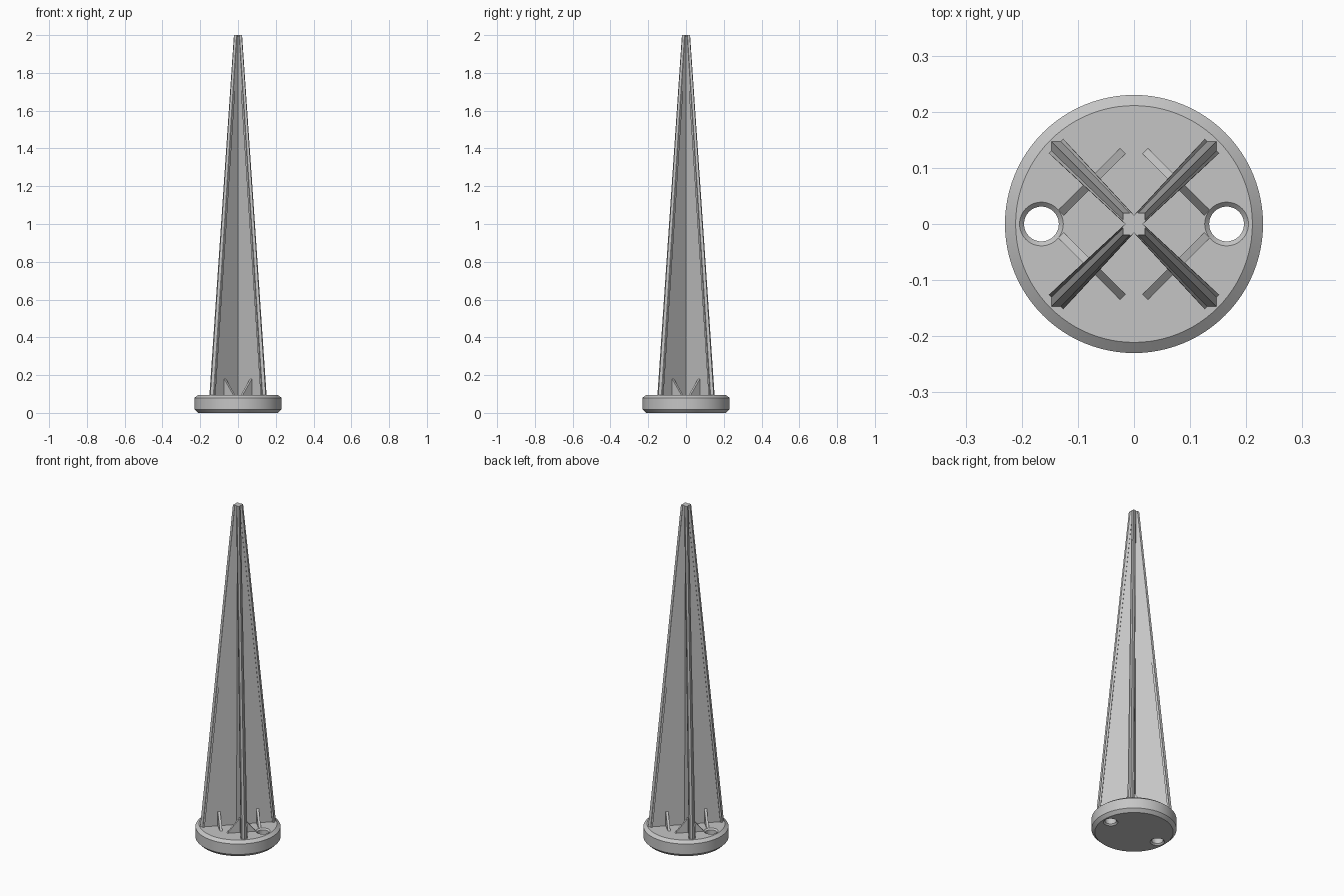
import bpy, bmesh, math
from mathutils import Matrix

if "Cube" in bpy.data.objects:
    bpy.data.objects.remove(bpy.data.objects["Cube"], do_unlink=True)

DECK, TOP = 0.095, 2.0

grey = bpy.data.materials.new("plain_grey")
grey.use_nodes = True
colour = (0.56, 0.56, 0.56, 1)
grey.diffuse_color = colour
grey.node_tree.nodes["Principled BSDF"].inputs["Base Color"].default_value = colour


def add_object(name, bm):
    bmesh.ops.recalc_face_normals(bm, faces=bm.faces)
    mesh = bpy.data.meshes.new(name)
    bm.to_mesh(mesh)
    bm.free()
    mesh.materials.append(grey)
    obj = bpy.data.objects.new(name, mesh)
    bpy.context.collection.objects.link(obj)
    return obj


def loft(bm, rings):
    """Skin a stack of equal-length point rings and cap both ends."""
    loops = [[bm.verts.new(p) for p in ring] for ring in rings]
    n = len(loops[0])
    for a, b in zip(loops, loops[1:]):
        for i in range(n):
            j = (i + 1) % n
            bm.faces.new((a[i], a[j], b[j], b[i]))
    bm.faces.new(loops[0])
    bm.faces.new(loops[-1])


def turned(name, profile, x=0, sides=96):
    """Round solid from (radius, height) pairs."""
    bm = bmesh.new()
    turn = math.tau / sides
    loft(bm, [[(x + r * math.cos(i * turn), r * math.sin(i * turn), z)
               for i in range(sides)] for r, z in profile])
    return add_object(name, bm)


def smooth(obj):
    bpy.ops.object.select_all(action="DESELECT")
    obj.select_set(True)
    bpy.context.view_layer.objects.active = obj
    bpy.ops.object.shade_smooth_by_angle(angle=math.radians(30))


# Round base with chamfered rims
base = turned("base_disc", [(0.212, 0), (0.23, 0.018), (0.23, 0.08), (0.211, DECK)])

# Two screw holes, countersunk at both ends
for side, x in (("left", 0.165), ("right", -0.165)):
    cutter = turned(side + "_hole_cutter",
                    [(0.047, -0.008), (0.031, 0.008), (0.031, DECK - 0.008),
                     (0.047, DECK + 0.008)], x, 48)
    cutter.hide_render = True
    cutter.hide_set(True)
    cut = base.modifiers.new(side + "_hole", "BOOLEAN")
    cut.operation = "DIFFERENCE"
    cut.solver = "EXACT"
    cut.object = cutter
smooth(base)


def blade_ring(reach, web, flange, tip, z):
    """Blade section: thin web, wider flange and a pointed outer edge."""
    half = [(0, web), (reach - 0.022, web), (reach - 0.022, flange),
            (reach - tip, flange), (reach - tip, tip)]
    ring = half + [(reach, 0)] + [(d, -w) for d, w in reversed(half)]
    return [(d, w, z) for d, w in ring]


# Four tapering blades, each with a triangular gusset on both faces
for i, corner in enumerate(("back_left", "back_right", "front_right", "front_left")):
    spin = Matrix.Rotation(math.radians(45 + 90 * i), 4, "Z")

    bm = bmesh.new()
    loft(bm, [blade_ring(0.209, 0.009, 0.018, 0.012, DECK - 0.01),
              blade_ring(0.028, 0.006, 0.011, 0.0085, TOP)])
    bm.transform(spin)
    add_object(corner + "_blade", bm)

    bm = bmesh.new()
    gusset = [(-0.078, DECK - 0.005), (0.078, DECK - 0.005), (0.078, DECK),
              (0.009, 0.18), (-0.009, 0.18), (-0.078, DECK)]
    loft(bm, [[(d, w, z) for w, z in gusset] for d in (0.099, 0.113)])
    bm.transform(spin)
    add_object(corner + "_gusset", bm)
